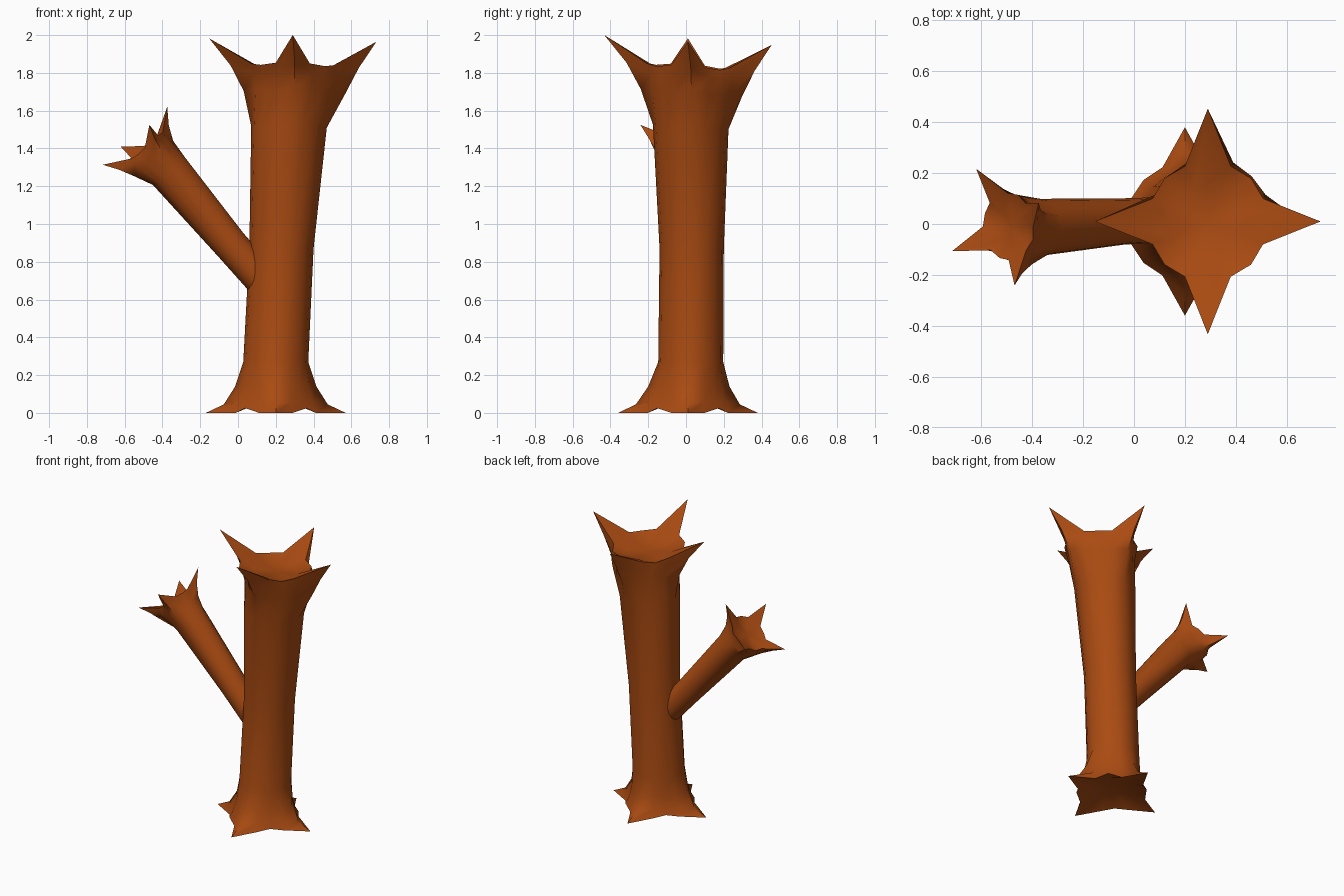
import bpy, bmesh, math
from mathutils import Matrix, Vector

if "Cube" in bpy.data.objects:
    bpy.data.objects.remove(bpy.data.objects["Cube"])

bark = bpy.data.materials.new("orange_brown_bark")
bark.diffuse_color = (0.40, 0.07, 0.006, 1)
bark.use_nodes = True
bark.node_tree.nodes["Principled BSDF"].inputs["Base Color"].default_value = bark.diffuse_color
SIDES = 16


def loft(name, rows, matrix=Matrix(), turn=0.0):
    """Each row: centre (x, y), radii and heights for (tip, shoulder, valley), tilt."""
    bm = bmesh.new()
    rings = []
    for (cx, cy), radii, heights, (tx, ty) in rows:
        ring = []
        for i in range(SIDES):
            k = (0, 1, 2, 1)[i % 4]      # four tips with valleys between
            a = math.tau * i / SIDES + turn
            dx, dy = radii[k] * math.cos(a), radii[k] * math.sin(a)
            ring.append(bm.verts.new((cx + dx, cy + dy, heights[k] + tx * dx + ty * dy)))
        rings.append(ring)
    for lo, hi in zip(rings, rings[1:]):
        for i in range(SIDES):
            j = (i + 1) % SIDES
            bm.faces.new((lo[i], lo[j], hi[j], hi[i]))
    for ring in (rings[0], rings[-1]):   # fan caps
        mid = sum((v.co for v in ring), Vector()) / SIDES
        c = bm.verts.new(mid)
        for i in range(SIDES):
            bm.faces.new((ring[i], ring[(i + 1) % SIDES], c))
    bmesh.ops.recalc_face_normals(bm, faces=bm.faces[:])
    mesh = bpy.data.meshes.new(name)
    bm.to_mesh(mesh)
    bm.free()
    mesh.transform(matrix)
    mesh.materials.append(bark)
    obj = bpy.data.objects.new(name, mesh)
    bpy.context.collection.objects.link(obj)
    bpy.ops.object.select_all(action='DESELECT')
    obj.select_set(True)
    bpy.context.view_layer.objects.active = obj
    bpy.ops.object.shade_smooth_by_angle(angle=math.radians(70))
    return obj


def plain(x, y, z, r):
    return ((x, y), (r, r, r), (z, z, z), (0, 0))


def crown(x, y, top, s, tilt):
    """Flared four-pointed broken end with a sunken cap."""
    def row(ox, oy, radii, drops):
        return ((x + ox * s, y + oy * s), [r * s for r in radii],
                [top - d * s for d in drops], tilt)
    return [
        row(-0.02, 0.015, (0.20, 0.20, 0.20), (0.46, 0.46, 0.46)),
        row(0.01, 0.02, (0.27, 0.225, 0.215), (0.275, 0.275, 0.275)),
        row(0.01, 0.015, (0.34, 0.235, 0.23), (0.14, 0.19, 0.20)),
        row(0, 0, (0.443, 0.235, 0.24), (0, 0.135, 0.145)),
        row(0, 0, (0.15, 0.14, 0.14), (0.17, 0.175, 0.18)),
    ]


# trunk with four roots and a flared crown
flat = (0, 0)
loft("trunk", [
    ((0.20, 0.01), (0.13, 0.13, 0.13), (0.05, 0.05, 0.05), flat),
    ((0.20, 0.01), (0.37, 0.23, 0.23), (0, 0, 0.025), flat),
    ((0.20, 0.01), (0.275, 0.21, 0.205), (0.045, 0.06, 0.07), flat),
    ((0.20, 0.015), (0.215, 0.19, 0.185), (0.14, 0.14, 0.14), flat),
    plain(0.20, 0.025, 0.27, 0.172),
    plain(0.23, 0.03, 0.87, 0.170),
] + crown(0.29, 0.01, 1.974, 1.0, (-0.02, -0.06)))

# side branch: a smaller copy of the crown on a leaning limb
start, end = Vector((0.19, 0.02, 0.63)), Vector((-0.545, -0.012, 1.467))
w = (end - start).normalized()
u = Vector((0, -1, 0)).cross(w).normalized()
v = w.cross(u)
frame = Matrix.Translation(start) @ Matrix((u, v, w)).transposed().to_4x4()
length = (end - start).length
loft("side_branch",
     [plain(0, 0, 0.0, 0.088), plain(0, 0, 0.35, 0.091)]
     + crown(0, 0, length, 0.56, flat),
     frame, math.radians(22.5))
